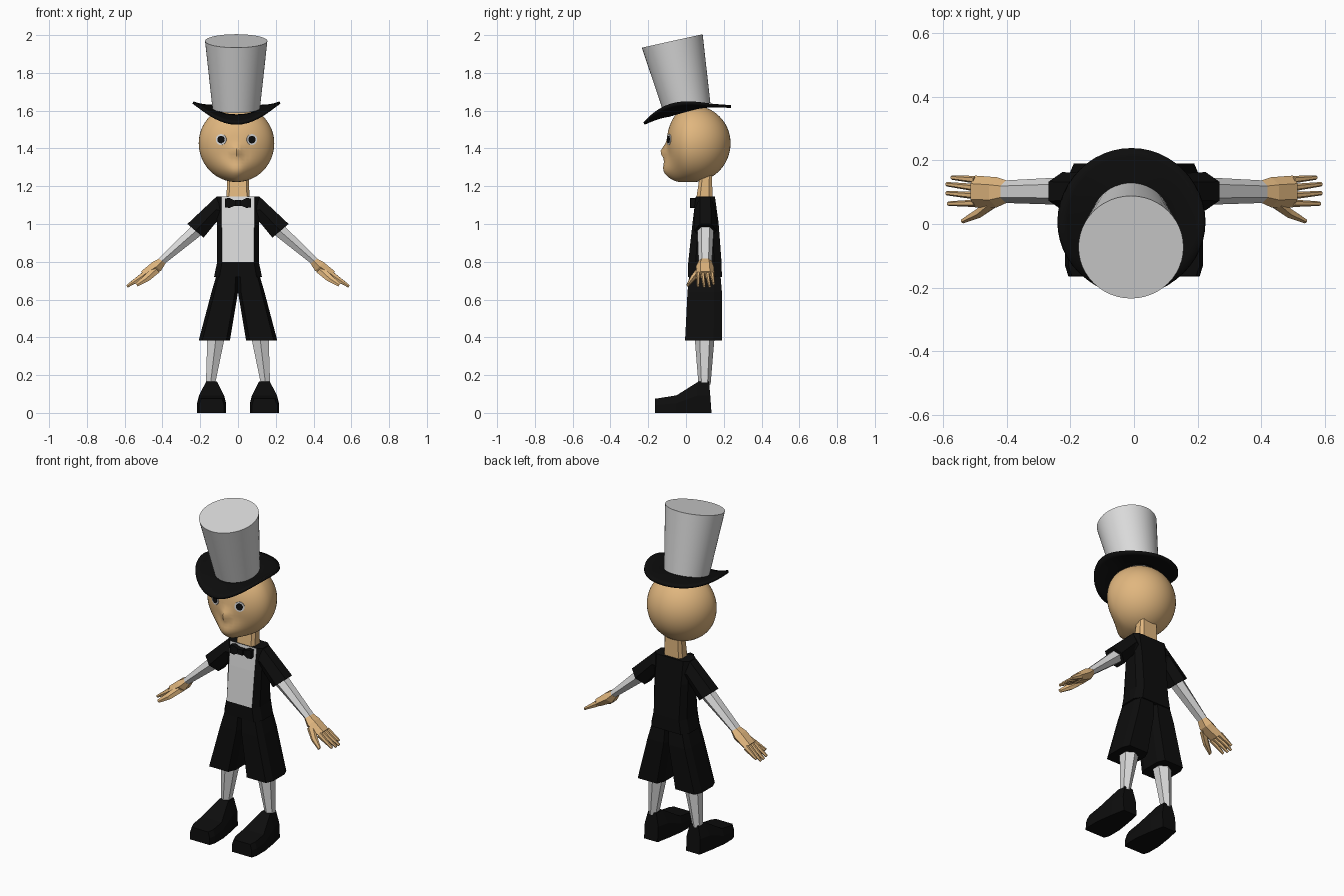
import bpy, bmesh, math
from mathutils import Vector, Matrix
from mathutils.bvhtree import BVHTree

if "Cube" in bpy.data.objects:
    bpy.data.objects.remove(bpy.data.objects["Cube"])


def material(name, rgb):
    m = bpy.data.materials.new(name)
    m.diffuse_color = (*rgb, 1)
    m.use_nodes = True
    m.node_tree.nodes["Principled BSDF"].inputs["Base Color"].default_value = m.diffuse_color
    return m


SKIN = material("skin", (0.75, 0.47, 0.21))
WHITE = material("white cloth", (0.70, 0.70, 0.70))
BLACK = material("black cloth", (0.004, 0.004, 0.004))

# Cross-sections inside a unit box
BOX = [(1, 1), (-1, 1), (-1, -1), (1, -1)]
HEX = [(1, .5), (0, 1), (-1, .5), (-1, -.5), (0, -1), (1, -.5)]
OCT = [(1, .55), (.77, 1), (-.77, 1), (-1, .55), (-1, -.55), (-.77, -1), (.77, -1), (1, -.55)]


def finish(bm, name, mats, mirror=False, smooth=None):
    bmesh.ops.recalc_face_normals(bm, faces=bm.faces)
    me = bpy.data.meshes.new(name)
    bm.to_mesh(me)
    bm.free()
    for m in mats:
        me.materials.append(m)
    ob = bpy.data.objects.new(name, me)
    bpy.context.collection.objects.link(ob)
    if mirror:
        ob.modifiers.new("mirror", 'MIRROR')
    if smooth:
        bpy.ops.object.select_all(action='DESELECT')
        ob.select_set(True)
        bpy.context.view_layer.objects.active = ob
        bpy.ops.object.shade_smooth_by_angle(angle=math.radians(smooth))
    return ob


def skin_rings(bm, rings):
    loops = [[bm.verts.new(p) for p in r] for r in rings]
    n = len(loops[0])
    for lo, hi in zip(loops, loops[1:]):
        for i in range(n):
            j = (i + 1) % n
            bm.faces.new((lo[i], lo[j], hi[j], hi[i]))
    bm.faces.new(loops[0])
    bm.faces.new(loops[-1])


def loft(name, rings, shape, mat, mirror=True, rule=None, extra=()):
    """Each ring is (ax, az, bx, bz, y0, y1): two end points in xz and a depth range."""
    bm = bmesh.new()
    skin_rings(bm, [[((ax + bx) / 2 + p * (bx - ax) / 2, (y0 + y1) / 2 + q * (y1 - y0) / 2,
                      (az + bz) / 2 + p * (bz - az) / 2) for p, q in shape]
                    for ax, az, bx, bz, y0, y1 in rings])
    bmesh.ops.recalc_face_normals(bm, faces=bm.faces)
    if rule:
        for f in bm.faces:
            f.material_index = int(rule(f))
    return finish(bm, name, [mat, *extra], mirror)


# Jacket with white shirt front
loft("jacket", [(-.127, .72, .127, .72, .01, .19), (-.11, .80, .11, .80, .012, .188),
                (-.112, 1.01, .112, 1.01, .035, .172), (-.115, 1.145, .115, 1.145, .052, .153)],
     OCT, BLACK, False, extra=[WHITE],
     rule=lambda f: f.normal.y < -.8 and f.calc_center_median().z > .8)

# Bow tie
loft("bow_tie_wing", [(.008, 1.12, .008, 1.10, .03, .052), (.045, 1.138, .045, 1.085, .022, .052),
                      (.07, 1.135, .07, 1.088, .025, .056)], BOX, BLACK)
loft("bow_tie_knot", [(-.016, 1.095, .016, 1.095, .02, .052), (-.016, 1.127, .016, 1.127, .02, .052)],
     BOX, BLACK, False)

# Neck
loft("neck", [(-.062, 1.12, .062, 1.12, .052, .14), (-.056, 1.27, .056, 1.27, .075, .138)],
     OCT, SKIN, False)

# Sleeves, arms and hands
loft("sleeve", [(.09, 1.143, .10, 1.0, .052, .153), (.117, 1.142, .115, 1.01, .045, .158),
                (.268, 1.0, .182, .928, .043, .163)], HEX, BLACK)
loft("forearm", [(.245, .99, .19, .945, .06, .147), (.42, .817, .385, .792, .066, .137)], HEX, WHITE)
loft("palm", [(.418, .817, .384, .791, .066, .137), (.455, .797, .408, .752, .052, .147),
              (.514, .748, .484, .713, .052, .152)], HEX, SKIN)
for i, (base, tip, x, z) in enumerate([(.065, .064, .583, .672), (.089, .097, .588, .668),
                                       (.114, .125, .588, .668), (.139, .146, .572, .682)]):
    loft(f"finger_{i + 1}", [(.505, .745, .488, .716, base - .012, base + .012),
                             (x + .004, z + .007, x - .004, z - .005, tip - .007, tip + .007)], HEX, SKIN)
loft("thumb", [(.45, .775, .415, .745, .055, .095), (.495, .728, .47, .70, .02, .055),
               (.543, .685, .531, .67, .002, .018)], HEX, SKIN)

# Shorts, legs and shoes
loft("shorts_leg", [(0, .76, .105, .76, .02, .18), (0, .64, .14, .64, .008, .19),
                    (.043, .383, .208, .383, -.005, .19)], OCT, BLACK)
loft("lower_leg", [(.068, .41, .162, .41, .045, .152), (.122, .15, .17, .15, .066, .13)], HEX, WHITE)

bm = bmesh.new()
rings = []
for yb, yt, wide, top, zt in [(-.165, -.163, .066, .055, .075), (-.13, -.13, .077, .066, .08),
                              (-.05, -.05, .077, .066, .093), (.05, .065, .062, .029, .165),
                              (.135, .122, .045, .027, .165)]:
    ym, zm = (yb + yt) / 2, zt * .55
    c = .14
    rings.append([(c - wide, yb, 0), (c + wide, yb, 0), (c + wide, ym, zm),
                  (c + top, yt, zt), (c - top, yt, zt), (c - wide, ym, zm)])
skin_rings(bm, rings)
finish(bm, "shoe", [BLACK], True)

# Head: sphere with a flattened face, pushed-out jaw and nose
CX, CY, CZ, R = -.008, .036, 1.428, .2
bm = bmesh.new()
bmesh.ops.create_uvsphere(bm, u_segments=48, v_segments=32, radius=R)
for v in bm.verts:
    x, y, z = v.co
    h = math.hypot(x, y)
    front = max(0, -y / h) if h > 1e-5 else 0
    if y < 0:
        y *= .69
    low = min(1, max(0, (-z - .04) / .12))
    low = low * low * (3 - 2 * low)
    y -= .062 * low * front * math.exp(-(x / .085) ** 2)
    y -= .036 * front * math.exp(-(x / .026) ** 2 - ((z + .045) / .034) ** 2)
    v.co = (x + CX, y + CY, z * (1.03 if z < 0 else 1) + CZ)
bm.normal_update()
tree = BVHTree.FromBMesh(bm)
finish(bm, "head", [SKIN], smooth=60)

# Eyes: thin discs laid on the face
for side, ex in (("left", .073), ("right", -.089)):
    hit, normal, _, _ = tree.ray_cast(Vector((ex, -1, 1.447)), Vector((0, 1, 0)))
    rot = normal.to_track_quat('Z', 'Y').to_matrix().to_4x4()
    for part, r, depth, mat in (("eye_white", .029, .006, WHITE), ("pupil", .02, .0095, BLACK)):
        bm = bmesh.new()
        bmesh.ops.create_cone(bm, cap_ends=True, segments=16, radius1=r, radius2=r, depth=depth,
                              matrix=Matrix.Translation(hit) @ rot)
        finish(bm, f"{side}_{part}", [mat])

# Hat crown, tilted forward and widening upward
base, top = Vector((-.008, .01, 1.615)), Vector((-.011, -.077, 1.968))
bm = bmesh.new()
bmesh.ops.create_cone(bm, cap_ends=True, segments=48, radius1=.126, radius2=.165,
                      depth=(top - base).length,
                      matrix=Matrix.Translation((base + top) / 2) @ Matrix.Rotation(math.radians(12.5), 4, 'X'))
finish(bm, "hat_crown", [WHITE], smooth=40)

# Hat brim: curled up at the sides, dipping at the front
bm = bmesh.new()
N, STEPS = 48, 5
grid = []
for k in range(STEPS + 1):
    t = k / STEPS
    r = .10 + .13 * t
    row = []
    for i in range(N):
        a = 2 * math.pi * i / N
        c, s = math.cos(a), math.sin(a)
        inner = 1.602 + .028 * s
        outer = c * c * 1.643 + s * s * (1.577 + .045 * s)
        row.append(bm.verts.new((-.008 + r * c, .008 + r * s, inner + (outer - inner) * t ** 1.4)))
    grid.append(row)
for lo, hi in zip(grid, grid[1:]):
    for i in range(N):
        j = (i + 1) % N
        bm.faces.new((lo[i], hi[i], hi[j], lo[j]))
brim = finish(bm, "hat_brim", [BLACK], smooth=40)
mod = brim.modifiers.new("thickness", 'SOLIDIFY')
mod.thickness = .014
mod.offset = 0
